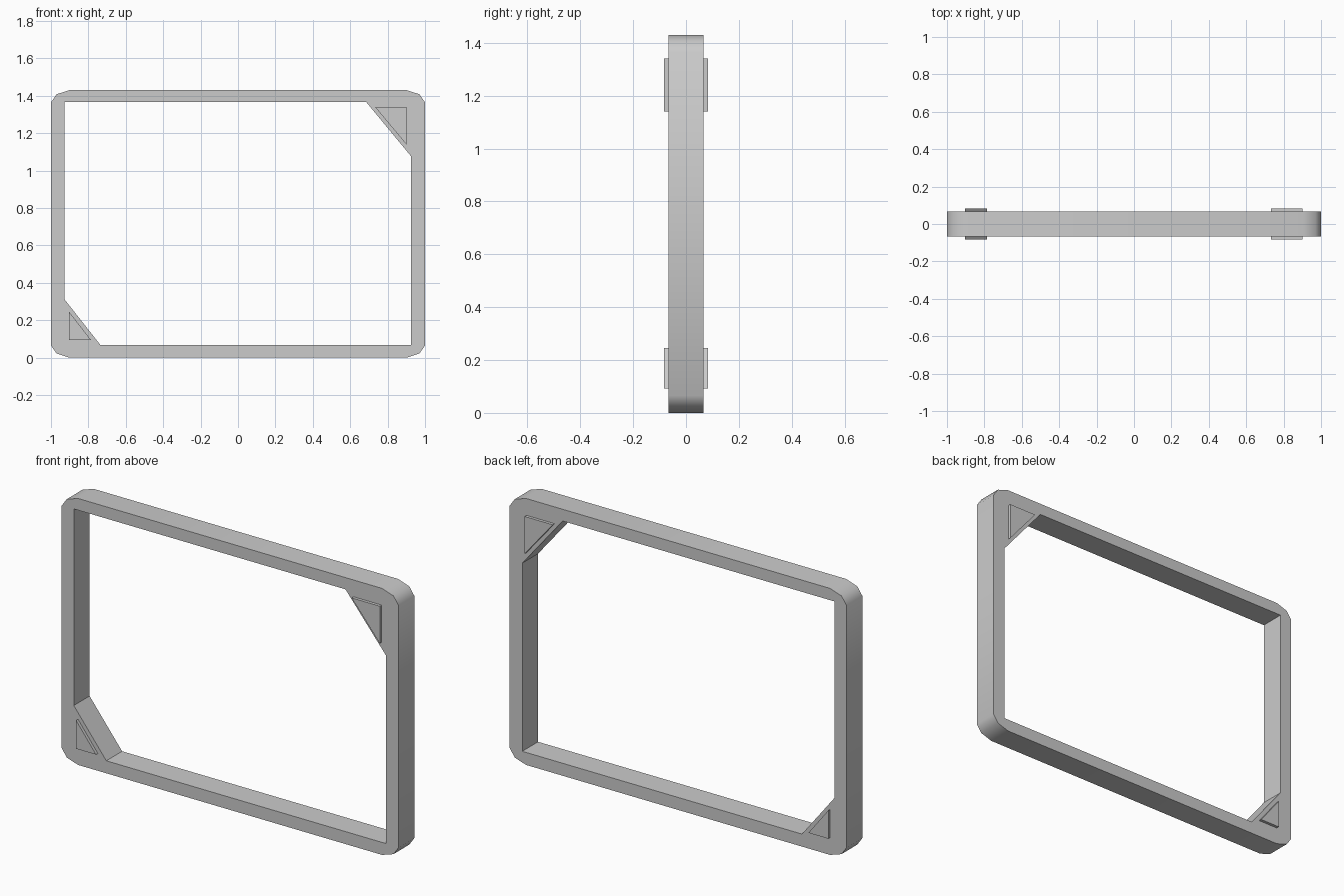
import bpy, bmesh
from mathutils import Vector

if "Cube" in bpy.data.objects:
    bpy.data.objects.remove(bpy.data.objects["Cube"])


def prism(name, loops, y0, y1):
    """Extrude nested XZ outlines (outer, then holes) from y0 to y1."""
    bm = bmesh.new()
    edges = []
    for pts in loops:
        vs = [bm.verts.new((x, y0, z)) for x, z in pts]
        edges += [bm.edges.new((vs[i], vs[i - 1])) for i in range(len(vs))]
    bmesh.ops.triangle_fill(bm, edges=edges, use_beauty=True, normal=Vector((0, -1, 0)))
    ext = bmesh.ops.extrude_face_region(bm, geom=bm.faces[:], use_keep_orig=True)
    new = [g for g in ext["geom"] if isinstance(g, bmesh.types.BMVert)]
    bmesh.ops.translate(bm, verts=new, vec=(0, y1 - y0, 0))
    bmesh.ops.recalc_face_normals(bm, faces=bm.faces[:])
    me = bpy.data.meshes.new(name)
    bm.to_mesh(me)
    bm.free()
    ob = bpy.data.objects.new(name, me)
    bpy.context.scene.collection.objects.link(ob)
    return ob


H, D = 1.43, 0.067

# Frame: rounded outer outline, inner opening with two cut corners
corner = [(1.0, 0.065), (0.97, 0.022), (0.903, 0.0)]
outer = corner + [(-x, z) for x, z in reversed(corner)]
outer += [(x, H - z) for x, z in reversed(outer)]
inner = [(-0.928, 0.312), (-0.735, 0.067), (0.925, 0.067),
         (0.925, 1.077), (0.685, 1.367), (-0.928, 1.367)]
frame = prism("frame", [outer, inner], -D, D)

# Smooth the rounded outer rim only, keep every other edge crisp
bm = bmesh.new()
bm.from_mesh(frame.data)
for e in bm.edges:
    a, b = (v.co for v in e.verts)
    along_y = abs(a.y - b.y) > D
    e.smooth = along_y and (abs(a.x) > 0.95 or a.z < 0.05 or a.z > 1.38)
for f in bm.faces:
    f.smooth = True
bm.to_mesh(frame.data)
bm.free()

# Raised triangular corner pads, mirrored front to back
pads = {
    "lower_corner_pad": [(-0.903, 0.093), (-0.785, 0.093), (-0.903, 0.245)],
    "upper_corner_pad": [(0.90, 1.34), (0.733, 1.34), (0.90, 1.14)],
}
for name, pts in pads.items():
    pad = prism(name, [pts], -0.083, -D + 0.005)
    mod = pad.modifiers.new("front_back", "MIRROR")
    mod.use_axis = (False, True, False)
